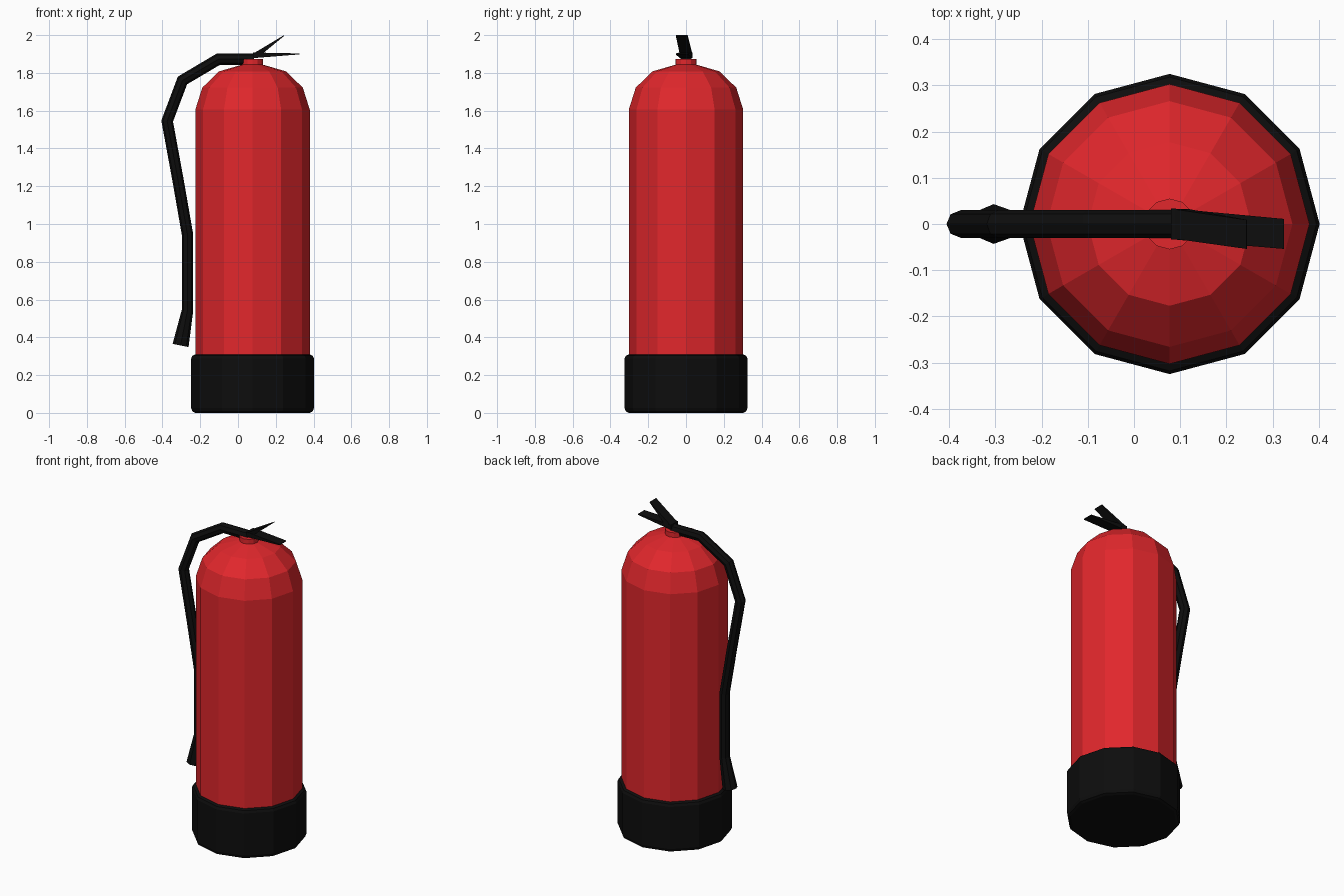
import bpy, bmesh, math
from mathutils import Vector

if "Cube" in bpy.data.objects:
    bpy.data.objects.remove(bpy.data.objects["Cube"])

CX = 0.077  # tank axis


def material(name, color):
    m = bpy.data.materials.new(name)
    m.diffuse_color = color
    m.use_nodes = True
    m.node_tree.nodes["Principled BSDF"].inputs["Base Color"].default_value = m.diffuse_color
    return m


RED = material("red_paint", (0.75, 0.02, 0.025, 1))
BLACK = material("black_rubber", (0.004, 0.004, 0.004, 1))


def skin(name, rings, mat):
    """Join equal-length rings of points into a capped flat-shaded tube."""
    bm = bmesh.new()
    loops = [[bm.verts.new(p) for p in ring] for ring in rings]
    n = len(loops[0])
    for a, b in zip(loops, loops[1:]):
        for i in range(n):
            j = (i + 1) % n
            bm.faces.new((a[i], a[j], b[j], b[i]))
    bm.faces.new(loops[0])
    bm.faces.new(loops[-1])
    bmesh.ops.recalc_face_normals(bm, faces=bm.faces)
    mesh = bpy.data.meshes.new(name)
    bm.to_mesh(mesh)
    bm.free()
    mesh.materials.append(mat)
    obj = bpy.data.objects.new(name, mesh)
    bpy.context.collection.objects.link(obj)
    return obj


def lathe(name, profile, mat, sides=12):
    rings = []
    for r, z in profile:
        angles = [2 * math.pi * i / sides for i in range(sides)]
        rings.append([(CX + r * math.cos(a), r * math.sin(a), z) for a in angles])
    return skin(name, rings, mat)


def hose(name, path, radii, mat, sides=8):
    """Sweep a mitred round section along a path in the xz plane."""
    pts = [Vector((x, 0, z)) for x, z in path]
    rings = []
    for i, (p, r) in enumerate(zip(pts, radii)):
        d_in = (p - pts[i - 1]).normalized() if i else (pts[1] - p).normalized()
        d_out = (pts[i + 1] - p).normalized() if i < len(pts) - 1 else d_in
        t = (d_in + d_out).normalized()
        side = Vector((t.z, 0, -t.x)) / t.dot(d_in)
        angles = [2 * math.pi * k / sides for k in range(sides)]
        rings.append([p + side * r * math.cos(a) + Vector((0, r * math.sin(a), 0))
                      for a in angles])
    return skin(name, rings, mat)


def lever(name, root, tip, mat):
    """Tapered plate; each end is (x, y_min, y_max, x_low, z_low, z_high)."""
    rings = [[(x, y0, z1), (x, y1, z1), (xl, y1, z0), (xl, y0, z0)]
             for x, y0, y1, xl, z0, z1 in (root, tip)]
    return skin(name, rings, mat)


# Tank with domed shoulder
lathe("tank", [(0.303, 0.27), (0.303, 1.605), (0.266, 1.722),
               (0.177, 1.808), (0.05, 1.845)], RED)
# Valve neck
lathe("valve_neck", [(0.045, 1.825), (0.055, 1.843), (0.055, 1.873)], RED)
# Rubber foot with chamfered rims
lathe("base_boot", [(0.303, 0), (0.318, 0.007), (0.325, 0.025), (0.325, 0.288),
                    (0.318, 0.303), (0.303, 0.31)], BLACK)
# Discharge hose, flaring at the nozzle
hose("discharge_hose",
     [(0.085, 1.873), (-0.103, 1.873), (-0.294, 1.76), (-0.375, 1.545),
      (-0.318, 1.235), (-0.267, 0.942), (-0.267, 0.545), (-0.304, 0.357)],
     [0.03] * 7 + [0.043], BLACK)
# Carrying handle and squeeze lever, both skewed slightly to the front
lever("carry_handle", (0.08, -0.033, 0.034, 0.08, 1.878, 1.908),
      (0.325, -0.054, 0.011, 0.325, 1.898, 1.903), BLACK)
lever("squeeze_lever", (0.08, -0.031, 0.033, 0.115, 1.89, 1.902),
      (0.244, -0.054, 0.009, 0.245, 1.996, 2.0), BLACK)
